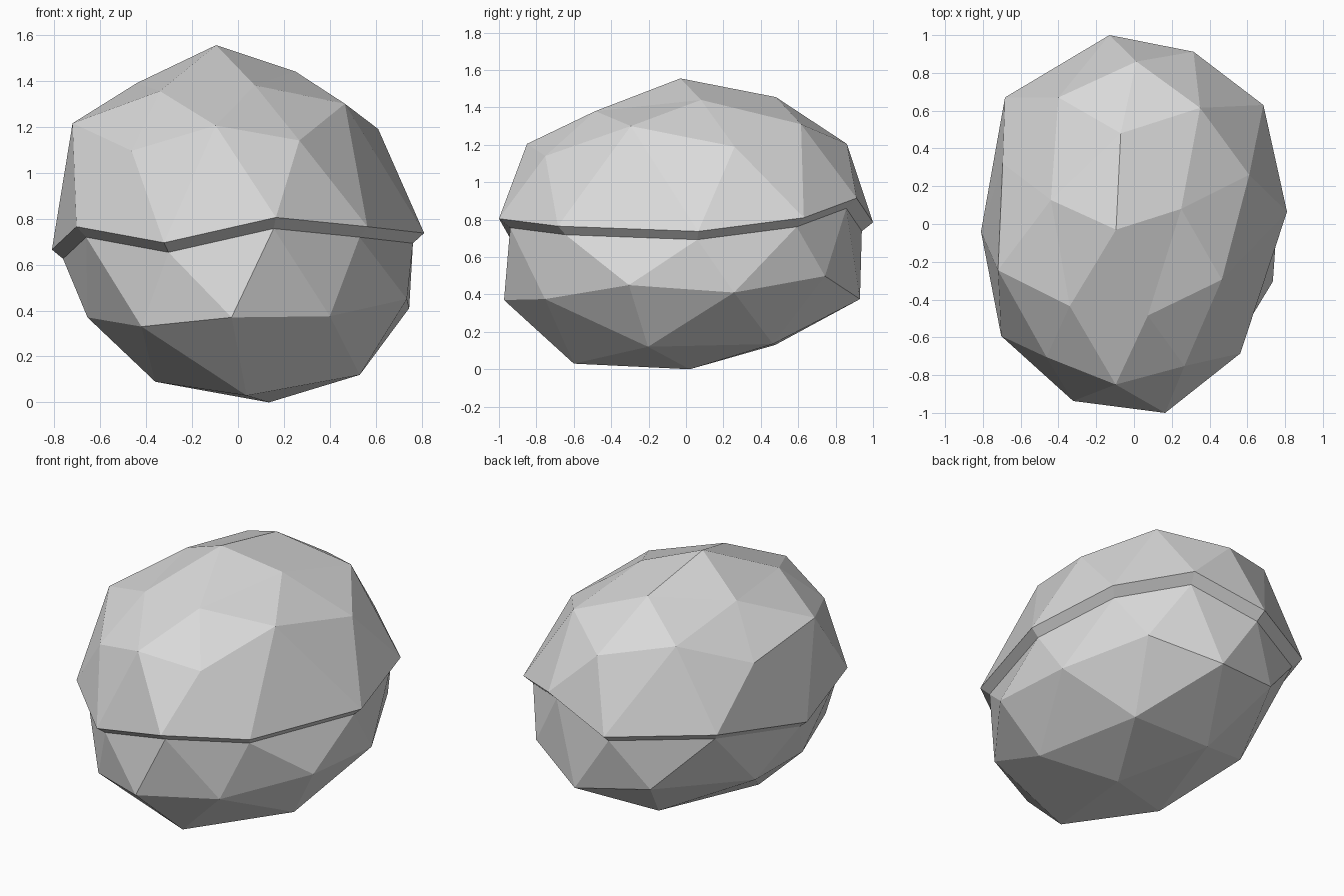
import bpy, bmesh

if "Cube" in bpy.data.objects:
    bpy.data.objects.remove(bpy.data.objects["Cube"])

# Upper shell: crown point, five-point ring, ten-point ring, overhanging rim
crown = [(-.095, -.03, 1.555)]
crown_ring = [(.25, .08, 1.44), (-.07, .48, 1.455), (-.44, .127, 1.39),
              (-.34, -.435, 1.355), (.073, -.485, 1.38)]
shoulder = [(.61, .26, 1.19), (.35, .615, 1.31), (.013, .86, 1.205), (-.40, .67, 1.30),
            (-.695, .32, 1.14), (-.72, -.245, 1.215), (-.463, -.705, 1.095),
            (-.097, -.85, 1.205), (.267, -.752, 1.14), (.465, -.295, 1.30)]
rim = [(.81, .065, .737), (.685, .63, .81), (.315, .912, .915), (-.13, 1.0, .785),
       (-.683, .67, .82), (-.81, -.04, .665), (-.703, -.593, .765),
       (-.322, -.937, .695), (.165, -1.0, .805), (.563, -.685, .765)]
# Lower body: inset rim, ten-point ring, five-point ring, bottom point
inner_rim = [tuple(c * .94 for c in p) for p in rim]
belly = [(.745, .257, .41), (.517, .743, .498), (.12, .93, .375), (-.326, .818, .44),
         (-.62, .20, .345), (-.655, -.217, .37), (-.42, -.78, .33),
         (-.028, -.973, .37), (.40, -.754, .375), (.735, -.305, .45)]
base_ring = [(.38, .465, .135), (-.145, .477, .13), (-.36, -.205, .09),
             (.037, -.6, .03), (.53, -.203, .12)]
base = [(.135, .02, 0)]

bm = bmesh.new()


def ring(points):
    return [bm.verts.new(p) for p in points]


def cap(pole, small, big, start):
    """Fan from the pole to the small ring, then facets out to the big ring."""
    for i in range(5):
        a, b = small[i], small[(i + 1) % 5]
        k = 2 * i + start
        here, mid, nxt = big[k % 10], big[(k + 1) % 10], big[(k + 2) % 10]
        for face in ((pole, a, b), (a, mid, b), (a, here, mid), (b, mid, nxt)):
            bm.faces.new(face)


def zigzag(band, edge):
    """Triangle strip between a ten-point ring and the rim."""
    for k in range(10):
        n = (k + 1) % 10
        bm.faces.new((band[k], edge[k], edge[n]))
        bm.faces.new((band[k], edge[n], band[n]))


top, top5, top10, outer = map(ring, (crown, crown_ring, shoulder, rim))
inner, low10, low5, low = map(ring, (inner_rim, belly, base_ring, base))
cap(top[0], top5, top10, 0)
zigzag(top10, outer)
# Ledge under the overhang
for k in range(10):
    n = (k + 1) % 10
    bm.faces.new((outer[k], inner[k], inner[n], outer[n]))
zigzag(low10, inner)
cap(low[0], low5, low10, 1)
bmesh.ops.recalc_face_normals(bm, faces=bm.faces[:])

mesh = bpy.data.meshes.new("boulder")
bm.to_mesh(mesh)
bm.free()
grey = bpy.data.materials.new("stone_grey")
grey.diffuse_color = (.7, .7, .7, 1)
grey.use_nodes = True
grey.node_tree.nodes["Principled BSDF"].inputs["Base Color"].default_value = grey.diffuse_color
mesh.materials.append(grey)
boulder = bpy.data.objects.new("boulder", mesh)
bpy.context.collection.objects.link(boulder)
